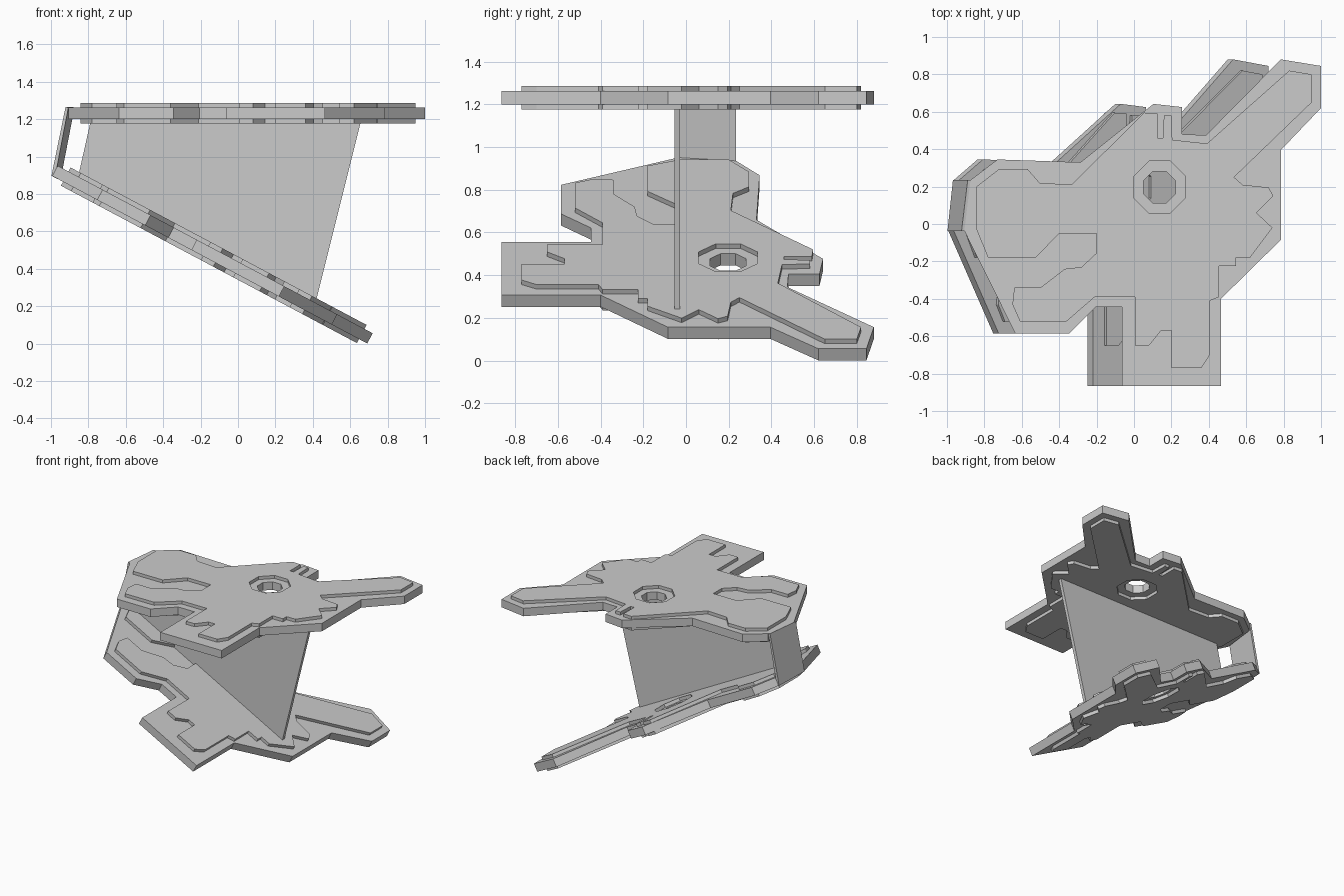
import bpy, bmesh
from math import cos, sin, pi, radians
from mathutils import Matrix, Vector

if "Cube" in bpy.data.objects:
    bpy.data.objects.remove(bpy.data.objects["Cube"])

# Half-widths of plate layers and tilt of the lower plate
BASE, RAISED, TILT = 0.031, 0.055, radians(28)

outline = [(-.907, -.037), (-.874, .235), (-.73, .345), (-.286, .33), (.104, .642),
           (.257, .625), (.257, .48), (.385, .475), (.785, .88), (1, .845), (1, .62),
           (.785, .395), (.785, -.085), (.465, -.40), (.465, -.865), (-.065, -.865),
           (-.065, -.445), (-.205, -.445), (-.345, -.585), (-.635, -.585)]
panel = [(-.842, .2), (-.72, .295), (-.57, .295), (-.505, .22), (-.335, .21), (.055, .595),
         (.125, .59), (.125, .46), (.155, .46), (.16, .58), (.2, .58), (.205, .45),
         (.39, .43), (.83, .82), (.95, .80), (.95, .65), (.535, .25), (.58, .21),
         (.72, .195), (.745, .15), (.655, .06), (.74, -.02), (.62, -.18), (.545, -.18),
         (.545, -.225), (.455, -.225), (.455, -.39), (.405, -.41), (.405, -.70), (.36, -.77),
         (.2, -.77), (.2, -.57), (.145, -.57), (.08, -.65), (.005, -.65), (.005, -.39),
         (-.21, -.39), (-.36, -.52), (-.61, -.52), (-.65, -.43), (-.64, -.34), (-.5, -.34),
         (-.37, -.24), (-.28, -.23), (-.2, -.155), (-.2, -.05), (-.40, -.05), (-.525, -.18),
         (-.78, -.18), (-.842, -.03)]


def octagon(r):
    return [(.137 + r * cos((i + .5) * pi / 4), .197 + r * sin((i + .5) * pi / 4)) for i in range(8)]


def slab(name, loops, half, matrix):
    """Extruded flat profile; inner loops become holes."""
    cu = bpy.data.curves.new(name, 'CURVE')
    cu.dimensions, cu.fill_mode, cu.extrude = '2D', 'BOTH', half
    for pts in loops:
        sp = cu.splines.new('POLY')
        sp.points.add(len(pts) - 1)
        for p, (x, y) in zip(sp.points, pts):
            p.co = (x, y, 0, 1)
        sp.use_cyclic_u = True
    tmp = bpy.data.objects.new(name + "_profile", cu)
    bpy.context.collection.objects.link(tmp)
    me = bpy.data.meshes.new_from_object(tmp.evaluated_get(bpy.context.evaluated_depsgraph_get()))
    bpy.data.objects.remove(tmp)
    bm = bmesh.new()
    bm.from_mesh(me)
    bmesh.ops.remove_doubles(bm, verts=bm.verts, dist=1e-5)
    bmesh.ops.recalc_face_normals(bm, faces=bm.faces)
    for f in bm.faces:
        f.smooth = False
    bm.to_mesh(me)
    bm.free()
    ob = bpy.data.objects.new(name, me)
    bpy.context.collection.objects.link(ob)
    ob.matrix_world = matrix


# Upper plate is level, lower plate is the same shape tilted about its left edge
upper = Matrix.Translation((0, 0, 1.231))
lower = (Matrix.Translation((-.972, 0, .92)) @ Matrix.Rotation(TILT, 4, 'Y')
         @ Matrix.Translation((.9, 0, 0)))
for name, m in (("upper", upper), ("lower", lower)):
    slab(name + "_plate", [outline, octagon(.092)], BASE, m)
    slab(name + "_raised_panel", [panel, octagon(.15)], RAISED, m)

# Thin upright web between the plates
stand = Matrix.Translation((0, -.04, 0)) @ Matrix.Rotation(pi / 2, 4, 'X')
slab("web", [[(-.79, 1.18), (.655, 1.18), (.42, .24), (-.853, .90)]], .013, stand)

# Slanted hinge strap joining the left edges
bm = bmesh.new()
rings = []
for x, y in outline[:2]:
    top, low = upper @ Vector((x, y, BASE)), lower @ Vector((x, y, -BASE))
    out = Vector((-.015, 0, .004))
    rings.append([bm.verts.new(p) for p in (top, top + out, low + out * .3, low - out)])
bm.faces.new(rings[0])
bm.faces.new(rings[1][::-1])
for i in range(4):
    j = (i + 1) % 4
    bm.faces.new((rings[0][i], rings[1][i], rings[1][j], rings[0][j]))
bmesh.ops.recalc_face_normals(bm, faces=bm.faces)
me = bpy.data.meshes.new("hinge_strap")
bm.to_mesh(me)
bm.free()
bpy.context.collection.objects.link(bpy.data.objects.new("hinge_strap", me))
